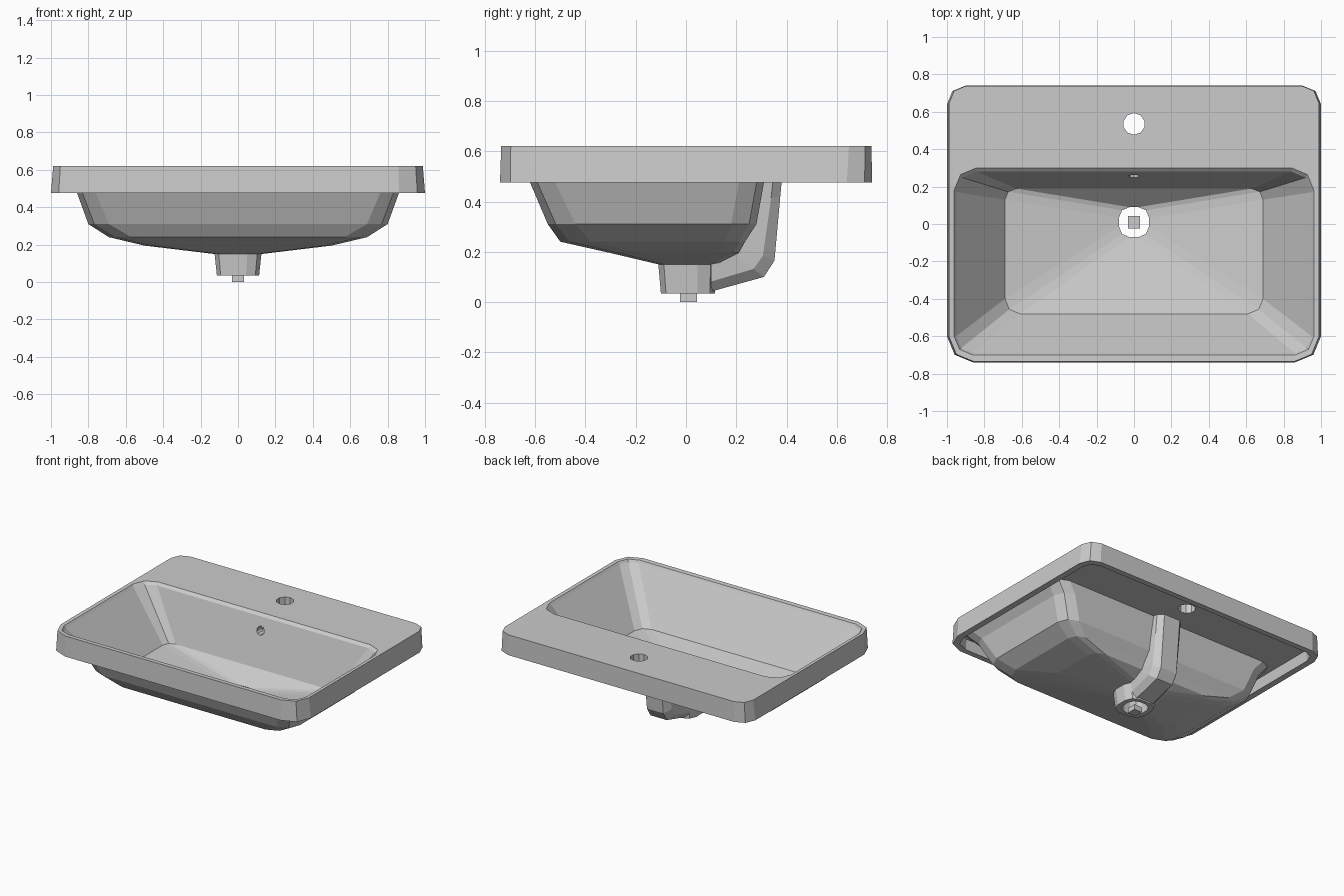
import bpy, bmesh, math

if "Cube" in bpy.data.objects:
    bpy.data.objects.remove(bpy.data.objects["Cube"])


def ring(hx, y0, y1, z, rf, rb):
    """Rounded rectangle: half width, front/back y, height, front/back corner radii."""
    pts = []
    corners = [(hx, y1, rb, 0), (-hx, y1, rb, 90), (-hx, y0, rf, 180), (hx, y0, rf, 270)]
    for cx, cy, r, start in corners:
        ox = cx - math.copysign(r, cx)
        oy = y1 - r if start < 180 else y0 + r
        for k in range(3):
            a = math.radians(start + 45 * k)
            pts.append((ox + r * math.cos(a), oy + r * math.sin(a), z))
    return pts


def loft(name, rings, closed_path=False, closed_section=True, caps=False):
    bm = bmesh.new()
    rows = [[bm.verts.new(p) for p in r] for r in rings]
    n = len(rows[0])
    for i in range(len(rows) if closed_path else len(rows) - 1):
        a, b = rows[i], rows[(i + 1) % len(rows)]
        for j in range(n if closed_section else n - 1):
            k = (j + 1) % n
            bm.faces.new((a[j], a[k], b[k], b[j]))
    if caps:
        bm.faces.new(rows[0])
        bm.faces.new(rows[-1])
    bmesh.ops.recalc_face_normals(bm, faces=bm.faces)
    me = bpy.data.meshes.new(name)
    bm.to_mesh(me)
    bm.free()
    ob = bpy.data.objects.new(name, me)
    bpy.context.collection.objects.link(ob)
    return ob


def drill(ob, loc, radius, depth, rot=(0, 0, 0)):
    bpy.ops.mesh.primitive_cylinder_add(vertices=10, radius=radius, depth=depth,
                                        location=loc, rotation=rot)
    cutter = bpy.context.object
    cutter.hide_render = True
    mod = ob.modifiers.new("hole", 'BOOLEAN')
    mod.operation, mod.object, mod.solver = 'DIFFERENCE', cutter, 'EXACT'
    bpy.context.view_layer.objects.active = ob
    bpy.ops.object.modifier_apply(modifier=mod.name)
    bpy.data.objects.remove(cutter)


# Basin: one continuous skin from drain, over the rim, and back under to the drain
basin = loft("basin", [
    ring(.08, -.07, .09, .035, .056, .056),      # drain bore
    ring(.08, -.07, .09, .17, .056, .056),
    ring(.69, -.48, .19, .27, .08, .06),         # bowl floor edge
    ring(.95, -.69, .28, .60, .09, .11),         # bowl mouth
    ring(.962, -.70, .30, .618, .10, .12),
    ring(.988, -.735, .738, .62, .13, .09),      # rim top and skirt
    ring(1.0, -.74, .74, .475, .14, .10),
    ring(.955, -.70, .70, .475, .11, .08),
    ring(.945, -.692, .69, .55, .10, .07),       # deck underside
    ring(.92, -.68, .325, .55, .10, .10),
    ring(.86, -.62, .31, .475, .10, .10),        # outer bowl
    ring(.80, -.55, .28, .31, .11, .10),
    ring(.69, -.50, .235, .24, .12, .08),
    ring(.50, -.30, .21, .195, .12, .08),
    ring(.125, -.11, .12, .15, .075, .075),      # drain boss
    ring(.113, -.10, .115, .035, .07, .07),
], closed_path=True)

# Tap hole and overflow hole
drill(basin, (0, .535, .6), .058, .3)
drill(basin, (0, .28, .51), .03, .14, (math.pi / 2, 0, 0))

# Overflow channel behind the bowl: (inner y, z), (outer y, z) stations
stations = [((.29, .56), (.388, .56)), ((.27, .40), (.375, .42)),
            ((.22, .22), (.352, .165)), ((.19, .19), (.31, .10)),
            ((.10, .155), (.10, .042))]
sections = []
for (iy, iz), (oy, oz) in stations:
    my, mz = iy + .65 * (oy - iy), iz + .65 * (oz - iz)
    sections.append([(-.11, iy, iz), (-.10, my, mz), (-.065, oy, oz),
                     (.065, oy, oz), (.10, my, mz), (.11, iy, iz)])
loft("overflow_channel", sections, closed_section=False)

# Small square drain pin
bpy.ops.mesh.primitive_cube_add(size=1, location=(0, .01, .0185))
pin = bpy.context.object
pin.name = "drain_pin"
pin.scale = (.064, .066, .037)
